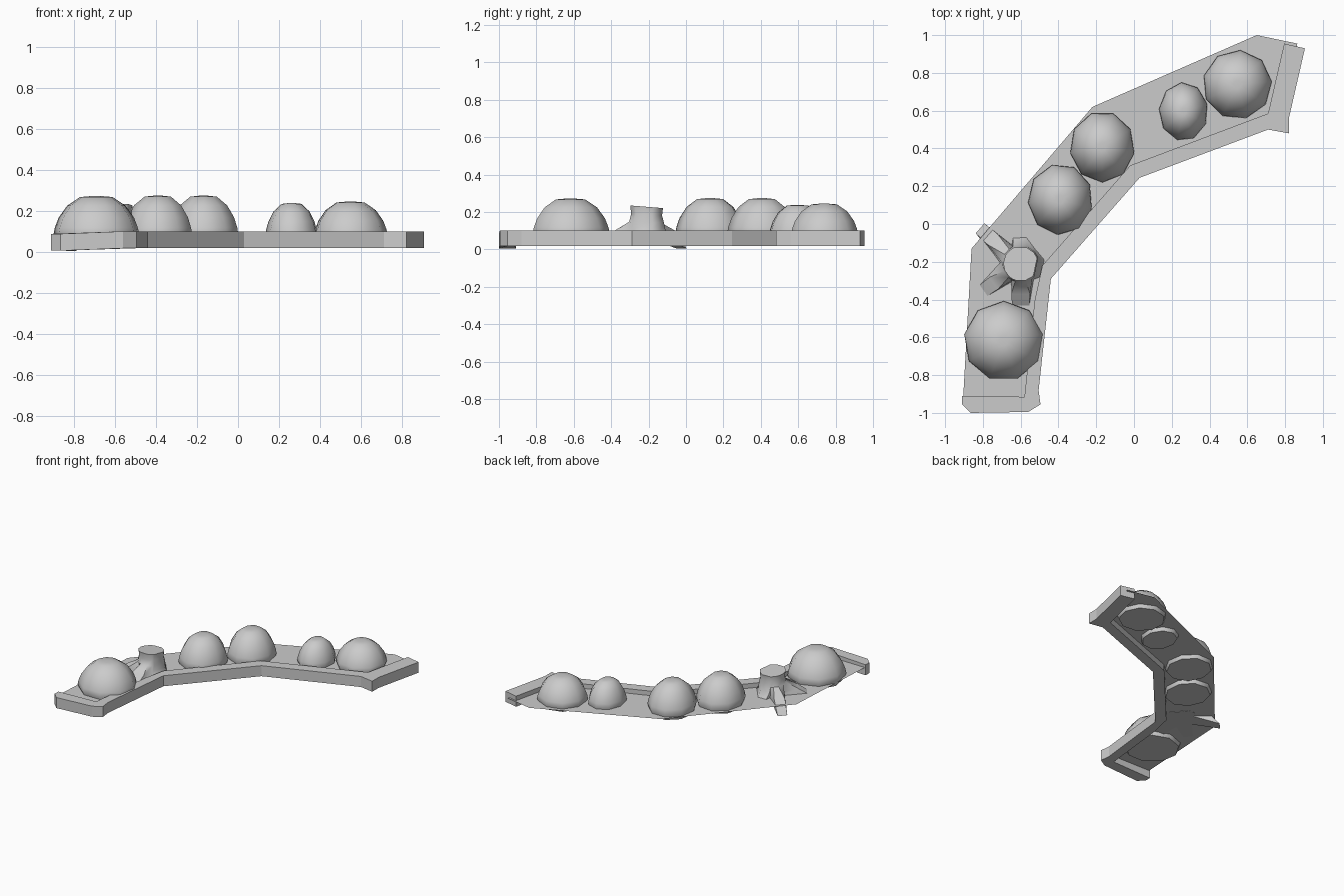
import bpy, bmesh, math

if "Cube" in bpy.data.objects:
    bpy.data.objects.remove(bpy.data.objects["Cube"])


def make_object(name, bm, smooth=None):
    bmesh.ops.recalc_face_normals(bm, faces=bm.faces)
    me = bpy.data.meshes.new(name)
    bm.to_mesh(me)
    bm.free()
    ob = bpy.data.objects.new(name, me)
    bpy.context.collection.objects.link(ob)
    if smooth:
        bpy.ops.object.select_all(action='DESELECT')
        ob.select_set(True)
        bpy.context.view_layer.objects.active = ob
        bpy.ops.object.shade_smooth_by_angle(angle=math.radians(smooth))
    return ob


def loft(name, rings, smooth):
    """Join rings of equal point count and cap both ends."""
    bm = bmesh.new()
    loops = [[bm.verts.new(p) for p in ring] for ring in rings]
    n = len(loops[0])
    for a, b in zip(loops, loops[1:]):
        for i in range(n):
            j = (i + 1) % n
            bm.faces.new((a[i], a[j], b[j], b[i]))
    bm.faces.new(loops[0])
    bm.faces.new(loops[-1])
    return make_object(name, bm, smooth)


# Soil: a thin bent sheet, tucked into the curb on the inner side
soil = [(-.905, -.93), (-.86, -.13), (-.22, .62), (.65, 1.0), (.865, .955),
        (.77, .54), (.005, .28), (-.46, -.26), (-.54, -.93)]
bm = bmesh.new()
bm.faces.new([bm.verts.new((x, y, .065)) for x, y in soil])
ground = make_object("soil", bm)
if ground.data.polygons[0].normal.z < 0:
    ground.data.flip_normals()

# Stone curb: runs along the inner side and closes both ends
curb = [(-.91, -.91), (-.58, -.915), (-.525, -.40), (-.485, -.22), (-.02, .31),
        (.71, .585), (.795, .955), (.905, .93), (.82, .56), (.82, .48), (.71, .50),
        (.03, .245), (-.44, -.29), (-.505, -.88), (-.495, -.955), (-.56, -.995),
        (-.865, -1.0), (-.91, -.955)]


def curb_ring(z):
    return [(x, y, z - (.012 if x < -.8 else 0)) for x, y in curb]


loft("curb", [curb_ring(.018), curb_ring(.10)], None)

# Bushes: nine-sided domes (x, y, x radius, y radius, top height, turn)
bushes = [(-.69, -.62, .212, .212, .272, 10), (-.39, .130, .172, .188, .274, 25),
          (-.168, .408, .172, .188, .274, 30), (.262, .595, .130, .155, .238, 15),
          (.547, .738, .183, .183, .245, 5)]
BASE = .038
profile = [(.90, .0), (1.0, .20), (.97, .34), (.88, .55), (.68, .80), (.38, .98), (.12, 1.0)]
for k, (cx, cy, rx, ry, top, turn) in enumerate(bushes):
    rings = []
    for r, h in profile:
        ring = []
        for i in range(9):
            a = math.radians(turn + 40 * i)
            ring.append((cx + rx * r * math.cos(a), cy + ry * r * math.sin(a),
                         BASE + (top - BASE) * h))
        rings.append(ring)
    loft(f"bush_{k + 1}", rings, 60)

# Tree stump: roots given as (angle, length, tip half width, tip height)
roots = [(-12, .12, .045, .062), (92, .14, .035, .062), (139, .285, .035, .005),
         (216, .25, .035, .06), (270, .23, .045, .06)]
SX, SY = -.60, -.21
base, flare = [], []
for k, (ang, length, w, z) in enumerate(roots):
    a = math.radians(ang)
    px, py = math.cos(a), math.sin(a)
    for side in (-w, w):
        base.append((SX + px * length - py * side, SY + py * length + px * side, z))
        reach, s = length * .7, side * 1.1
        flare.append((SX + px * reach - py * s, SY + py * reach + px * s, .095 + z * .2))
    # valley between this root and the next
    nxt = roots[(k + 1) % 5][0] + (360 if k == 4 else 0)
    m = math.radians((ang + nxt) / 2)
    base.append((SX + .11 * math.cos(m), SY + .11 * math.sin(m), .06))
    flare.append((SX + .102 * math.cos(m), SY + .102 * math.sin(m), .09))


def trunk_ring(r, z, tilt):
    ring = []
    for x, y, _ in flare:
        a = math.atan2(y - SY, x - SX)
        dx, dy = r * math.cos(a), r * math.sin(a)
        ring.append((SX + dx, SY + dy, z - tilt * dy))
    return ring


loft("tree_stump", [base, flare, trunk_ring(.098, .145, .03), trunk_ring(.087, .185, .05),
                    trunk_ring(.092, .228, .08)], 50)
